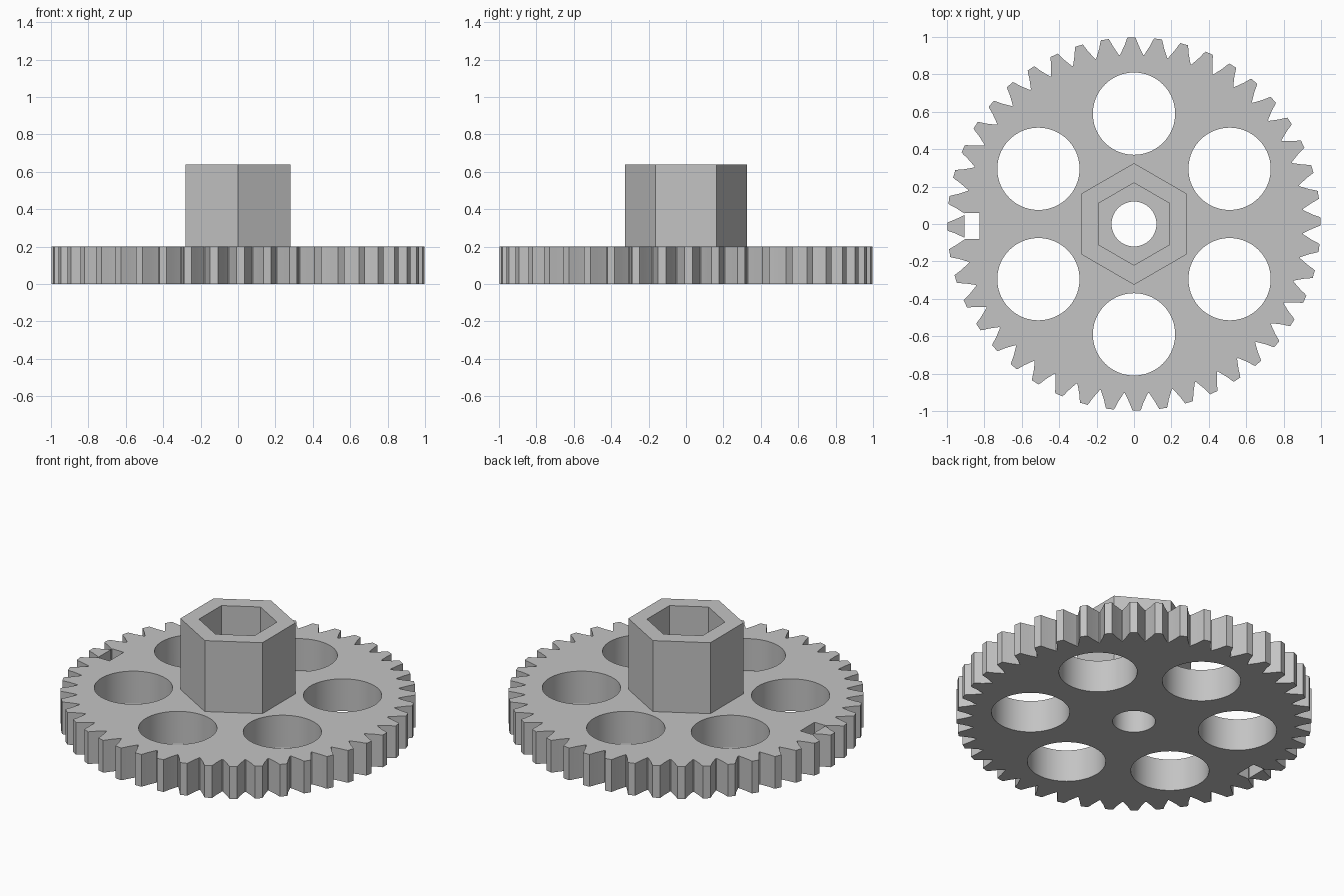
import bpy, bmesh, math

if "Cube" in bpy.data.objects:
    bpy.data.objects.remove(bpy.data.objects["Cube"])

TEETH = 44
PLATE_TOP, HUB_TOP = 0.20, 0.64

grey = bpy.data.materials.new("plain grey")
grey.diffuse_color = (0.55, 0.55, 0.55, 1)
grey.use_nodes = True
grey.node_tree.nodes["Principled BSDF"].inputs["Base Color"].default_value = grey.diffuse_color


def prism(name, points, z0, z1):
    """Extrude a closed counter-clockwise 2D outline from z0 to z1."""
    bm = bmesh.new()
    bottom = bm.faces.new([bm.verts.new((x, y, z0)) for x, y in points])
    extruded = bmesh.ops.extrude_face_region(bm, geom=[bottom], use_keep_orig=True)
    tops = [v for v in extruded["geom"] if isinstance(v, bmesh.types.BMVert)]
    bmesh.ops.translate(bm, verts=tops, vec=(0, 0, z1 - z0))
    bmesh.ops.recalc_face_normals(bm, faces=bm.faces)
    mesh = bpy.data.meshes.new(name)
    bm.to_mesh(mesh)
    bm.free()
    mesh.materials.append(grey)
    ob = bpy.data.objects.new(name, mesh)
    bpy.context.collection.objects.link(ob)
    return ob


def ring(radius, sides, cx=0, cy=0, start=0):
    return [(cx + radius * math.cos(start + 2 * math.pi * i / sides),
             cy + radius * math.sin(start + 2 * math.pi * i / sides))
            for i in range(sides)]


def combine(target, tool, operation):
    mod = target.modifiers.new(tool.name, 'BOOLEAN')
    mod.object, mod.operation, mod.solver = tool, operation, 'EXACT'
    tool.hide_render = True
    bpy.context.view_layer.objects.active = target
    bpy.ops.object.modifier_apply(modifier=mod.name)
    bpy.data.objects.remove(tool)


# Toothed wheel: (radius, sideways offset) across one tooth, valley to tip
half = [(0.906, -0.062), (0.957, -0.037), (0.985, -0.027), (0.998, -0.021)]
tooth = half + [(r, -s) for r, s in reversed(half)]
outline = []
for t in range(TEETH):
    a = math.radians(0.8) + 2 * math.pi * t / TEETH
    outline += [(r * math.cos(a + s / r), r * math.sin(a + s / r)) for r, s in tooth]
gear = prism("gear_wheel", outline, 0, PLATE_TOP)

# Hexagonal hub standing on the wheel
combine(gear, prism("hub", ring(0.325, 6, start=math.pi / 2), 0.1, HUB_TOP), 'UNION')

# Hexagonal socket in the hub and round bore through the wheel
combine(gear, prism("socket", ring(0.22, 6, start=math.pi / 2), PLATE_TOP, 0.8), 'DIFFERENCE')
combine(gear, prism("bore", ring(0.12, 48), -0.1, 0.5), 'DIFFERENCE')

# Six round lightening holes
for k in range(6):
    a = math.radians(30 + 60 * k)
    hole = ring(0.22, 72, 0.59 * math.cos(a), 0.59 * math.sin(a))
    combine(gear, prism("hole", hole, -0.1, 0.4), 'DIFFERENCE')

# Small rectangular slot behind one tooth
slot = [(-0.905, -0.08), (-0.826, -0.08), (-0.826, 0.06), (-0.905, 0.06)]
combine(gear, prism("slot", slot, -0.1, 0.4), 'DIFFERENCE')

# Smooth round walls, crisp edges elsewhere
bpy.ops.object.select_all(action='DESELECT')
gear.select_set(True)
bpy.context.view_layer.objects.active = gear
bpy.ops.object.shade_smooth_by_angle(angle=math.radians(12))
